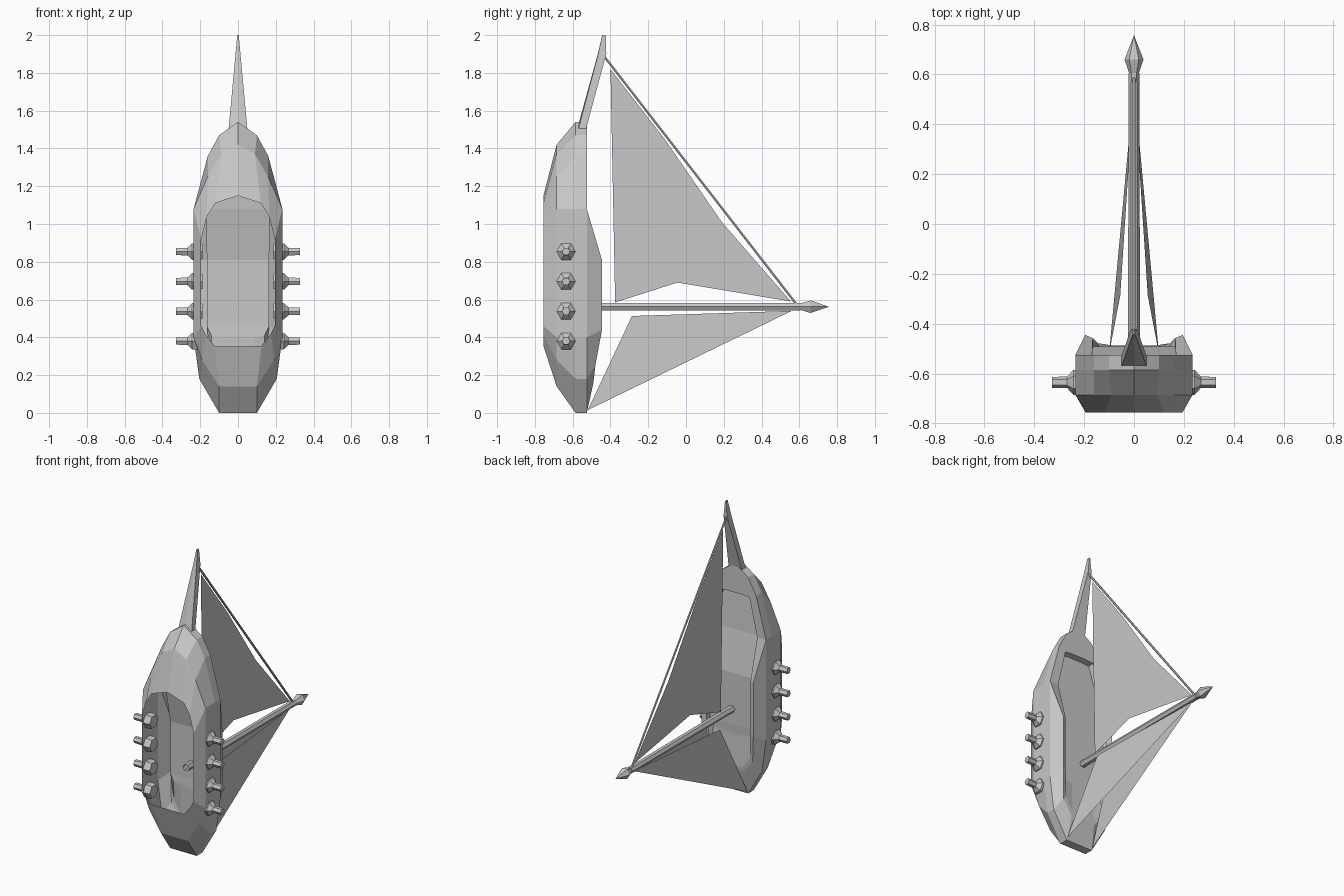
import bpy
import bmesh
import math
from mathutils import Vector

if "Cube" in bpy.data.objects:
    bpy.data.objects.remove(bpy.data.objects["Cube"])

grey = bpy.data.materials.new("plain grey")
grey.use_nodes = True
grey.diffuse_color = (0.58, 0.58, 0.58, 1)
grey.node_tree.nodes["Principled BSDF"].inputs["Base Color"].default_value = (0.58, 0.58, 0.58, 1)


def finish(name, bm):
    mesh = bpy.data.meshes.new(name)
    bm.to_mesh(mesh)
    bm.free()
    mesh.materials.append(grey)
    obj = bpy.data.objects.new(name, mesh)
    bpy.context.collection.objects.link(obj)
    return obj


def loft(name, rings, cap_start=False, cap_end=False):
    """Join closed rings of equal length with quads."""
    bm = bmesh.new()
    rows = [[bm.verts.new(p) for p in ring] for ring in rings]
    n = len(rows[0])
    for a, b in zip(rows, rows[1:]):
        for i in range(n):
            j = (i + 1) % n
            bm.faces.new((a[i], a[j], b[j], b[i]))
    if cap_start:
        bm.faces.new(rows[0])
    if cap_end:
        bm.faces.new(rows[-1])
    bmesh.ops.remove_doubles(bm, verts=bm.verts, dist=0.0002)
    bmesh.ops.recalc_face_normals(bm, faces=bm.faces)
    return finish(name, bm)


def rod(name, start, end, stations, sides=6, caps=(True, True)):
    """Turned rod along an axis; stations are (distance, radius)."""
    start, end = Vector(start), Vector(end)
    axis = (end - start).normalized()
    u = axis.cross(Vector((0, 0, 1))).normalized()
    v = u.cross(axis)
    rings = []
    for d, r in stations:
        angles = [math.tau * k / sides for k in range(sides)]
        rings.append([start + axis * d + (u * math.cos(a) + v * math.sin(a)) * r for a in angles])
    return loft(name, rings, *caps)


def mirrored(half, y=None):
    """Half outline from bow to stern, first and last points on the centre line."""
    pts = [(p[0], p[2] if y is None else y, p[1]) for p in half]
    return pts + [(-x, yy, z) for x, yy, z in reversed(pts[1:-1])]


# Hull outlines as (x, z), bow first
opening = [(0, 1.15), (.12, 1.11), (.165, 1.04), (.195, .92), (.195, .81),
           (.195, .46), (.175, .42), (.125, .355), (0, .355)]
bilge = [(0, 1.42), (.09, 1.37), (.16, 1.25), (.235, 1.08), (.235, .81),
         (.235, .40), (.19, .28), (.10, .14), (0, .14)]
side = [(0, 1.54), (.10, 1.47), (.16, 1.36), (.235, 1.08), (.235, .81),
        (.235, .40), (.205, .18), (.10, 0), (0, 0)]
# Rail and deck outlines as (x, z, y)
ridge = [(x, z, -.525) for x, z in side[:4]] + [
    (.195, .81, -.445), (.195, .44, -.445), (.165, .25, -.48), (.09, .16, -.49), (0, .16, -.49)]
coaming = [(0, 1.34, -.525), (.06, 1.34, -.525), (.11, 1.335, -.525), (.168, 1.08, -.525),
           (.165, .81, -.458), (.165, .46, -.458), (.145, .27, -.478), (.085, .19, -.487), (0, .19, -.487)]
deck = [(0, 1.335, -.565), (.06, 1.335, -.565), (.11, 1.33, -.565), (.168, 1.08, -.545),
        (.165, .81, -.492), (.165, .46, -.492), (.14, .41, -.495), (.085, .39, -.495), (0, .39, -.495)]
spine = [(0, z, y) for x, z, y in deck]

# Open-bottomed shell, folded over the rail into the deck
loft("hull", [mirrored(opening, -.755), mirrored(bilge, -.685), mirrored(side, -.585), mirrored(side, -.525),
              mirrored(ridge), mirrored(coaming), mirrored(deck), mirrored(spine)])

# Guns: hexagonal collar and barrel through each side
for label, s in (("left", 1), ("right", -1)):
    for i in range(4):
        z = .38 + .158 * i
        rod(f"{label}_gun_{i + 1}", (.188 * s, -.635, z), (.33 * s, -.635, z),
            [(0, .045), (.015, .05), (.055, .05), (.08, .023), (.14, .022)])

# Mast, open at its foot, with a pointed head
rod("mast", (0, -.56, .562), (0, .755, .562), [(0, .024), (1.165, .022)], caps=(False, True))
rod("mast_head", (0, .60, .562), (0, .755, .562), [(0, .018), (.06, .038), (.155, .001)])

# Stay from the bowsprit to the masthead
top, foot = Vector((0, -.435, 1.89)), Vector((0, .585, .575))
rod("stay", top, foot, [(0, .007), ((foot - top).length, .007)])

# Tapered bowsprit as sections of (half width, front y, back y, z)
sections = [(.05, -.57, -.53, 1.5), (.013, -.465, -.422, 1.9), (.004, -.443, -.425, 2)]
loft("bowsprit", [[(-w, f, z), (0, f - w * .15, z), (w, f, z), (w, b, z), (-w, b, z)]
                  for w, f, b, z in sections], True, True)


def sheet(name, points):
    bm = bmesh.new()
    bm.faces.new([bm.verts.new(p) for p in points])
    return finish(name, bm)


# Large sail on the centre line
outline = [(-.40, 1.82), (-.11, 1.445), (.19, 1.01), (.555, .59), (-.045, .69), (-.375, .585)]
sheet("main_sail", [(0, y, z) for y, z in outline])

# Pair of lower sails spreading to the stern corners
for label, s in (("left", 1), ("right", -1)):
    sheet(f"{label}_lower_sail", [(.10 * s, -.52, .015), (.055 * s, -.286, .513), (0, .56, .54)])
